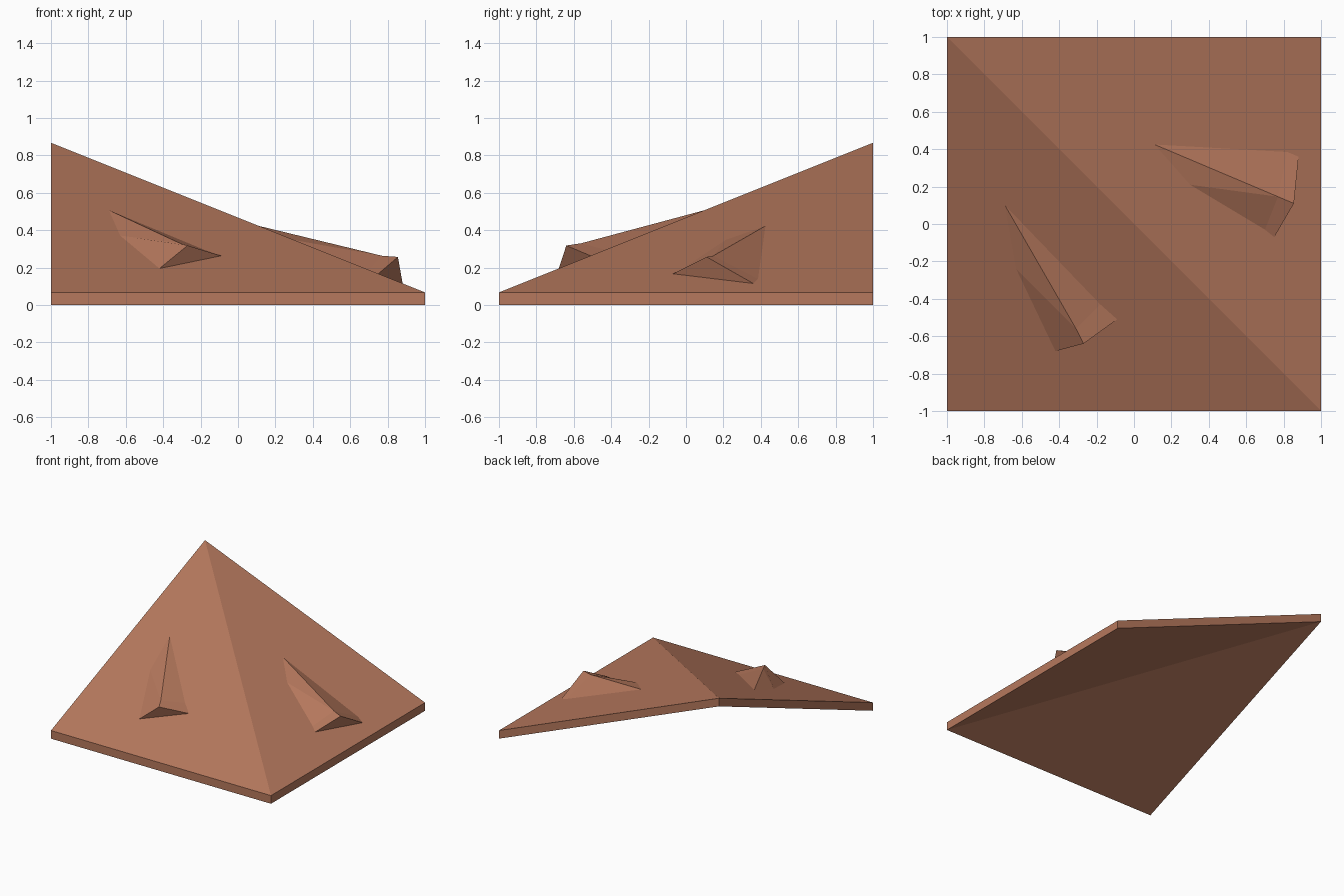
import bpy

cube = bpy.data.objects.get("Cube")
if cube:
    bpy.data.objects.remove(cube, do_unlink=True)

clay = bpy.data.materials.new("terracotta")
clay.use_nodes = True
colour = (0.47, 0.19, 0.11, 1)
clay.diffuse_color = colour
bsdf = next(n for n in clay.node_tree.nodes if n.type == 'BSDF_PRINCIPLED')
bsdf.inputs["Base Color"].default_value = colour

THICK, SLOPE = 0.067, 0.4


def roof_height(x, y):
    """Top of the hipped corner: the lower of its two slopes."""
    return THICK + SLOPE * min(y + 1, 1 - x)


def make(name, verts, faces):
    mesh = bpy.data.meshes.new(name)
    mesh.from_pydata(verts, [], faces)
    mesh.materials.append(clay)
    obj = bpy.data.objects.new(name, mesh)
    bpy.context.collection.objects.link(obj)
    return obj


# Roof shell: two sloping triangles meeting on the hip, with even thickness
corners = [(-1, -1), (1, -1), (1, 1), (-1, 1)]
top = [(x, y, roof_height(x, y)) for x, y in corners]
under = [(x, y, z - THICK) for x, y, z in top]
sides = [(i + 4, (i + 1) % 4 + 4, (i + 1) % 4, i) for i in range(4)]
make("roof_corner", top + under,
     [(0, 1, 3), (1, 2, 3), (5, 4, 7), (6, 5, 7)] + sides)


def dormer(name, apex, left, right, knee, tip):
    """Pointed dormer: base chains lie on the roof, ridge runs apex-knee-tip."""
    base = [(x, y, roof_height(x, y)) for x, y in [apex] + left + right]
    n, m = len(left), len(right)
    k, t = n + m + 1, n + m + 2
    lchain = list(range(n + 1))
    rchain = [0] + list(range(n + 1, n + m + 1))
    faces = [(a, b, k) for a, b in zip(lchain[:-2], lchain[1:])]
    faces += [(b, a, k) for a, b in zip(rchain[:-2], rchain[1:])]
    faces += [(lchain[-2], lchain[-1], t, k), (rchain[-1], rchain[-2], k, t),
              (lchain[-1], rchain[-1], t)]
    make(name, base + [knee, tip], faces)


dormer("front_dormer", (-0.69, 0.10),
       [(-0.63, -0.24), (-0.42, -0.68)], [(-0.18, -0.43), (-0.09, -0.51)],
       (-0.31, -0.56, 0.33), (-0.27, -0.64, 0.318))
dormer("side_dormer", (0.11, 0.425),
       [(0.30, 0.21), (0.70, -0.03), (0.75, -0.07)], [(0.82, 0.385), (0.88, 0.36)],
       (0.77, 0.146, 0.263), (0.855, 0.11, 0.257))
